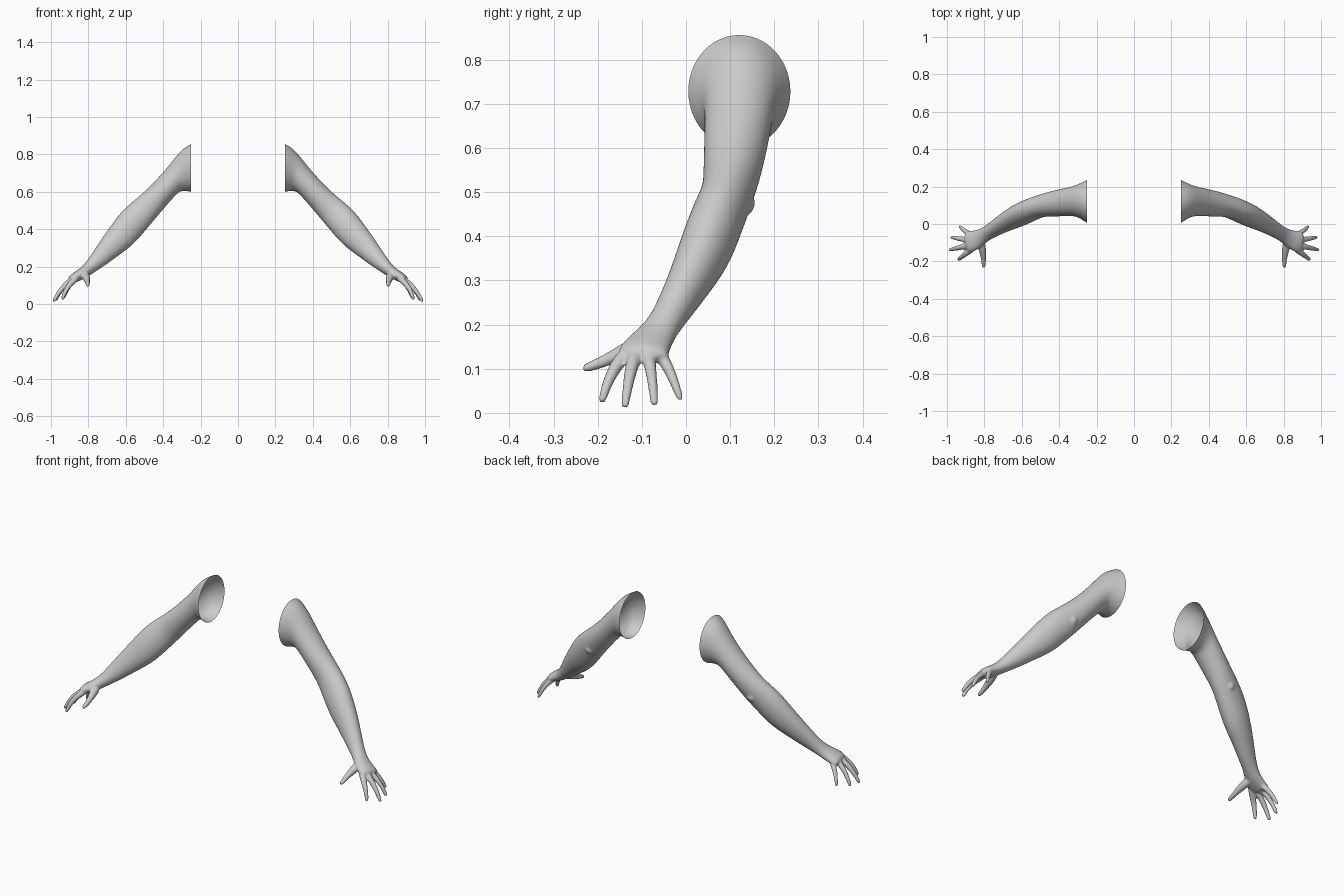
import bpy, bmesh, math
from mathutils import Vector, Matrix

if "Cube" in bpy.data.objects:
    bpy.data.objects.remove(bpy.data.objects["Cube"])

bm = bmesh.new()


def loft(rings, n=12):
    """Join rings of (centre, up vector, side vector) into a closed tube."""
    loops = []
    for c, u, s in rings:
        loops.append([bm.verts.new(c + 1.04 * (u * math.cos(2 * math.pi * k / n)
                                               + s * math.sin(2 * math.pi * k / n)))
                      for k in range(n)])
    for a, b in zip(loops, loops[1:]):
        for k in range(n):
            bm.faces.new((a[k], a[(k + 1) % n], b[(k + 1) % n], b[k]))
    bm.faces.new(loops[0][::-1])
    bm.faces.new(loops[-1])


def finger(points):
    """Round tube through (x, y, z, radius) points."""
    pts = [Vector(p[:3]) for p in points]
    rings = []
    for i, p in enumerate(pts):
        d = (pts[min(i + 1, len(pts) - 1)] - pts[max(i - 1, 0)]).normalized()
        s = d.cross(Vector((0.6, 0, 0.8))).normalized()
        rings.append((p, s.cross(d) * points[i][3], s * points[i][3]))
    d = (pts[-1] - pts[-2]).normalized()
    p, u, s = rings[-1]
    rings.append((p + d * 0.006, u * 0.6, s * 0.6))
    loft(rings, 8)


# Arm sections: top x, top z, bottom x, bottom z, centre y, half width
SECTIONS = [
    (.20, .885, .20, .59, .12, .145),
    (.25, .857, .25, .60, .12, .117),
    (.30, .830, .295, .606, .125, .088),
    (.35, .765, .315, .60, .12, .078),
    (.42, .680, .345, .57, .115, .074),
    (.50, .600, .41, .495, .105, .066),
    (.56, .550, .455, .44, .095, .058),
    (.62, .500, .51, .375, .07, .061),
    (.672, .430, .567, .310, .045, .061),
    (.73, .348, .645, .255, .01, .050),
    (.775, .280, .705, .210, -.022, .042),
    (.815, .220, .765, .172, -.052, .037),
    (.845, .190, .808, .143, -.075, .046),
    (.885, .165, .855, .120, -.094, .057),
    (.912, .143, .893, .108, -.100, .060),
]
centres = [Vector(((a + c) / 2, y, (b + d) / 2)) for a, b, c, d, y, w in SECTIONS]
rings = []
for i, (a, b, c, d, y, w) in enumerate(SECTIONS):
    up = Vector((a - c, 0, b - d)) / 2
    if i < 3:
        side = Vector((0, 1, 0))
    else:
        t = centres[min(i + 1, len(centres) - 1)] - centres[i - 1]
        side = up.cross(t).normalized()
        if side.y < 0:
            side = -side
    rings.append((centres[i], up, side * w))
loft(rings)

# Elbow point
bmesh.ops.create_uvsphere(bm, u_segments=12, v_segments=8, radius=.03,
                          matrix=Matrix.Translation((.505, .128, .475)))

# Four fingers and the thumb
finger([(.855, -.125, .145, .018), (.89, -.152, .118, .017), (.922, -.176, .075, .013), (.938, -.190, .029, .010)])
finger([(.865, -.11, .145, .018), (.907, -.120, .118, .017), (.955, -.131, .070, .013), (.984, -.138, .017, .010)])
finger([(.865, -.09, .145, .018), (.907, -.083, .118, .016), (.95, -.076, .072, .012), (.974, -.072, .022, .010)])
finger([(.855, -.07, .145, .018), (.888, -.049, .120, .015), (.915, -.029, .078, .012), (.931, -.014, .034, .009)])
finger([(.82, -.08, .165, .022), (.812, -.130, .142, .023), (.805, -.175, .122, .015), (.804, -.205, .109, .013), (.804, -.229, .101, .010)])
bmesh.ops.recalc_face_normals(bm, faces=bm.faces[:])

mesh = bpy.data.meshes.new("arms")
bm.to_mesh(mesh)
bm.free()
arms = bpy.data.objects.new("arms", mesh)
bpy.context.collection.objects.link(arms)

# Round the forms and fuse them into one skin
sub = arms.modifiers.new("round", 'SUBSURF')
sub.levels = sub.render_levels = 2
fuse = arms.modifiers.new("fuse", 'REMESH')
fuse.mode = 'VOXEL'
fuse.voxel_size = .005
relax = arms.modifiers.new("relax", 'SMOOTH')
relax.factor = .5
relax.iterations = 4
skin = bpy.data.meshes.new_from_object(arms.evaluated_get(bpy.context.evaluated_depsgraph_get()))
arms.modifiers.clear()

# Cut the shoulder open
bm = bmesh.new()
bm.from_mesh(skin)
bmesh.ops.bisect_plane(bm, geom=bm.verts[:] + bm.edges[:] + bm.faces[:],
                       plane_co=(.25, 0, 0), plane_no=(1, 0, 0), clear_inner=True)
for f in bm.faces:
    f.smooth = True
bm.to_mesh(skin)
bm.free()
arms.data = skin

# Opposite arm
mirror = arms.modifiers.new("mirror", 'MIRROR')
mirror.use_mirror_merge = False
